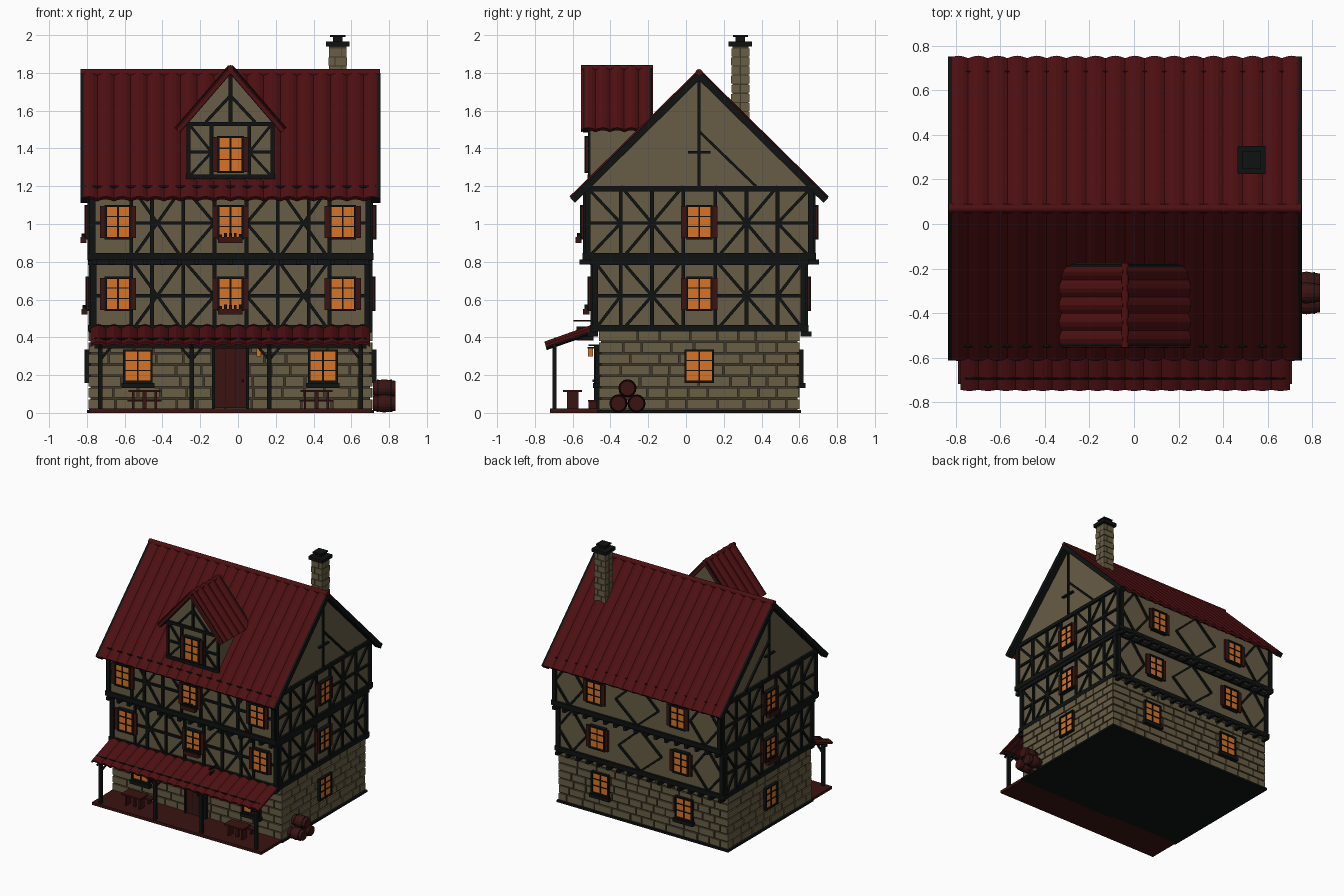
import bpy, bmesh, math, random
from mathutils import Matrix, Vector

random.seed(4)
if "Cube" in bpy.data.objects:
    bpy.data.objects.remove(bpy.data.objects["Cube"])

CX, CY = -0.04, 0.07            # centre of the house body
RIDGE, EAVE = 1.80, 1.135       # main roof heights


def material(name, rgb):
    m = bpy.data.materials.new(name)
    m.use_nodes = True
    m.diffuse_color = (*rgb, 1)
    bsdf = m.node_tree.nodes["Principled BSDF"]
    bsdf.inputs["Base Color"].default_value = (*rgb, 1)
    bsdf.inputs["Roughness"].default_value = 0.9
    return m


TILE = material("roof red", (0.075, 0.005, 0.006))
TIMBER = material("dark timber", (0.005, 0.006, 0.006))
PLASTER = material("plaster", (0.135, 0.108, 0.06))
STONE = material("stone", (0.14, 0.112, 0.06))
MORTAR = material("mortar", (0.05, 0.04, 0.023))
GLOW = material("lit glass", (0.68, 0.175, 0.02))
WOOD = material("red brown wood", (0.042, 0.007, 0.006))

parts = {}


def part(name, mat):
    return parts.setdefault(name, (bmesh.new(), mat))[0]


def box(bm, centre, size, M=Matrix(), rot=Matrix()):
    m = M @ Matrix.Translation(centre) @ rot @ Matrix.Diagonal((*size, 1))
    bmesh.ops.create_cube(bm, size=1, matrix=m)


def bar(bm, M, a, b, w=0.02, d=0.014, out=0.0):
    """Flat beam on a wall from a to b, given as (along, height)."""
    v = Vector(b) - Vector(a)
    mid = (Vector(a) + Vector(b)) / 2
    rot = Matrix.Rotation(-math.atan2(v.y, v.x), 4, 'Y')
    box(bm, (mid.x, out + d / 2, mid.y), (v.length, d, w), M, rot)


def cylinder(bm, a, b, r, r2=None, sides=12):
    a, b = Vector(a), Vector(b)
    rot = (b - a).to_track_quat('Z', 'Y').to_matrix().to_4x4()
    bmesh.ops.create_cone(bm, cap_ends=True, segments=sides, radius1=r, radius2=r2 or r,
                          depth=(b - a).length, matrix=Matrix.Translation((a + b) / 2) @ rot)


def prism(bm, profile, M, d0, d1):
    """Extrude an (along, height) outline between two depths."""
    rings = [[bm.verts.new(M @ Vector((u, d, z))) for u, z in profile] for d in (d0, d1)]
    bm.faces.new(rings[0])
    bm.faces.new(rings[1][::-1])
    for i in range(len(profile)):
        j = (i + 1) % len(profile)
        bm.faces.new((rings[0][j], rings[0][i], rings[1][i], rings[1][j]))


def tiles(name, top, bottom, half, cols, thick=0.018):
    """Roof slope of rounded tile columns from top edge to bottom edge."""
    top, bottom, half = Vector(top), Vector(bottom), Vector(half)
    n = half.cross(top - bottom).normalized()
    n = n if n.z > 0 else -n
    bm = part(name, TILE)
    steps = cols * 4
    rows = []
    for i in range(steps + 1):
        off = half * (2 * i / steps - 1) + n * 0.016 * math.sin(math.pi * (i % 4) / 4)
        rows.append([[bm.verts.new(p + off - n * t) for p in (top, bottom)] for t in (0, thick + 0.004)])
    for (a, a2), (b, b2) in zip(rows, rows[1:]):
        for q in ((a[0], a[1], b[1], b[0]), (a2[0], b2[0], b2[1], a2[1]),
                  (a[1], a2[1], b2[1], b[1]), (a[0], b[0], b2[0], a2[0])):
            bm.faces.new(q)
    for a, a2 in (rows[0], rows[-1]):
        bm.faces.new((a[0], a[1], a2[1], a2[0]))


def walls(hx, hy):
    """Wall frames: x along the wall, y outward, z up."""
    out = {}
    for side, ang, d in (("back", 0, hy), ("front", math.pi, hy),
                         ("right", -math.pi / 2, hx), ("left", math.pi / 2, hx)):
        out[side] = (Matrix.Translation((CX, CY, 0)) @ Matrix.Rotation(ang, 4, 'Z')
                     @ Matrix.Translation((0, d, 0)), hx if side in ("back", "front") else hy)
    return out


def window(M, u, z0, z1, w=0.13, shutters=True, flowers=False, sill=False):
    h, zc = z1 - z0, (z0 + z1) / 2
    box(part("window_glass", GLOW), (u, 0.01, zc), (w, 0.024, h), M)
    fr = part("window_frames", TIMBER)
    for s in (-1, 1):
        box(fr, (u + s * w / 2, 0.014, zc), (0.012, 0.036, h + 0.012), M)
        box(fr, (u, 0.014, zc + s * h / 2), (w, 0.036, 0.012), M)
        if shutters:
            box(part("shutters", WOOD), (u + s * (w / 2 + 0.018), 0.02, zc), (0.026, 0.014, h), M)
    box(fr, (u, 0.014, zc), (0.009, 0.028, h), M)
    for f in (0.36, 0.68):
        box(fr, (u, 0.014, z0 + h * f), (w, 0.028, 0.006), M)
    if sill:
        box(fr, (u, 0.02, z0 - 0.02), (w + 0.03, 0.045, 0.028), M)
    if flowers:
        box(part("flower_boxes", WOOD), (u, 0.038, z0 - 0.01), (w, 0.032, 0.03), M)
        for k in range(5):
            box(part("plants", TIMBER), (u + (k - 2) * w / 5, 0.038, z0 + 0.012),
                (0.014, 0.02, random.uniform(0.015, 0.035)), M)


# Ground storey: mortar core covered in staggered blocks
box(part("base_plate", TIMBER), (CX, CY, 0.008), (1.52, 1.08, 0.016))
box(part("ground_walls", MORTAR), (CX, CY, 0.222), (1.48, 1.04, 0.42))
ROWS, RH = 7, 0.06
for side, (M, half) in walls(0.74, 0.52).items():
    for r in range(ROWS):
        u = -half - 0.011
        while u < half:
            w = random.uniform(0.09, 0.17) if u > -half else (0.12 if r % 2 else 0.07)
            end = min(u + w, half + 0.011)
            if half - end < 0.05:
                end = half + 0.011
            box(part("stone_blocks", STONE), ((u + end) / 2, 0.0, 0.016 + (r + 0.5) * RH),
                (end - u - 0.009, random.uniform(0.016, 0.024), RH - 0.009), M)
            u = end
    spots = {"front": (-0.49, 0.49), "back": (-0.37, 0.37)}.get(side, (0,))
    for u in spots:
        window(M, u, 0.165, 0.33, 0.145, sill=side in ("front", "back"), shutters=False)

# Two jettied timber-framed storeys
tim = part("timber_frame", TIMBER)
for hx, hy, z0, z1 in ((0.735, 0.56, 0.43, 0.81), (0.74, 0.6, 0.81, 1.2)):
    box(part("upper_walls", PLASTER), (CX, CY, (z0 + z1) / 2), (hx * 2, hy * 2, z1 - z0))
    zm = (z0 + z1) / 2
    for side, (M, half) in walls(hx, hy).items():
        bar(tim, M, (-half - 0.014, z0 + 0.018), (half + 0.014, z0 + 0.018), 0.036, 0.018)
        bar(tim, M, (-half - 0.014, z1 - 0.014), (half + 0.014, z1 - 0.014), 0.028, 0.018)
        for s in (-1, 1):
            bar(tim, M, (s * (half - 0.01), z0), (s * (half - 0.01), z1), 0.03, 0.016)
        if side == "back":
            for c, r in ((0, 0.19), (-0.6, 0.13), (0.6, 0.13)):
                for s in (-1, 1):
                    for z in (z0 + 0.03, z1 - 0.02):
                        bar(tim, M, (c + s * r, zm), (c, z), 0.015)
            spots = (-0.37, 0.37)
        else:
            front = side == "front"
            posts = (0.085, 0.25, 0.415, 0.525) if front else (0.085, 0.25, 0.415)
            bar(tim, M, (-half, zm), (half, zm), 0.017)
            for s in (-1, 1):
                for p in posts:
                    bar(tim, M, (s * p, z0), (s * p, z1))
                # star braces and corner braces
                a, b = (0.25, 0.525) if front else (0.085, 0.415)
                bar(tim, M, (s * a, z0), (s * b, z1), 0.016, 0.012)
                bar(tim, M, (s * a, z1), (s * b, z0), 0.016, 0.012)
                c, d = (0.085, 0.25) if front else (0.415, half)
                bar(tim, M, (s * d, z0), (s * c, zm), 0.016, 0.012)
                bar(tim, M, (s * d, z1), (s * c, zm), 0.016, 0.012)
            spots = (-0.595, 0, 0.595) if front else (0,)
        for u in spots:
            window(M, u, z0 + 0.115, z0 + 0.285,
                   flowers=side == "left" or (side == "front" and u == 0))
        # Joist ends under the jetties
        if side in ("front", "back"):
            for k in range(17):
                box(tim, ((k - 8) * 0.09, 0.005, z0 - 0.012), (0.026, 0.06, 0.026), M)

# Gables with king post, collar and brace
for side, (M, half) in walls(0.74, 0.6).items():
    if side not in ("left", "right"):
        continue
    prism(part("gable_walls", PLASTER), [(-0.59, 1.19), (0.59, 1.19), (0, 1.78)], M, -0.74, 0)
    bar(tim, M, (0, 1.2), (0, 1.78), 0.016)
    bar(tim, M, (-0.06, 1.38), (0.06, 1.38), 0.012, 0.02)
    s = -1 if side == "right" else 1
    bar(tim, M, (0, 1.49), (s * 0.3, 1.2), 0.014)
    for s in (-1, 1):
        bar(part("barge_boards", TIMBER), M, (0, RIDGE - 0.014), (s * 0.67, EAVE - 0.01), 0.036, 0.05, 0.005)

# Main roof, ridge and snow rail
for s in (-1, 1):
    tiles("main_roof", (CX, CY, RIDGE), (CX, CY + s * 0.675, EAVE), (0.793, 0, 0), 18)
cylinder(part("ridge_tiles", TILE), (CX - 0.793, CY, RIDGE), (CX + 0.793, CY, RIDGE), 0.02)
cylinder(part("snow_rails", TIMBER), (CX - 0.77, -0.55, 1.197), (CX + 0.77, -0.55, 1.197), 0.008, sides=6)

# Dormer
DM = Matrix.Translation((CX, -0.505, 0)) @ Matrix.Rotation(math.pi, 4, 'Z')
prism(part("dormer_walls", PLASTER), [(-0.225, 1.2), (0.225, 1.2), (0.225, 1.55), (0, 1.81), (-0.225, 1.55)],
      DM, -0.31, 0)
for z in (1.25, 1.53):
    bar(tim, DM, (-0.235, z), (0.235, z), 0.022, 0.016)
bar(tim, DM, (0, 1.53), (0, 1.8))
for s in (-1, 1):
    for u in (0.1, 0.222):
        bar(tim, DM, (s * u, 1.24), (s * u, 1.53))
    bar(tim, DM, (s * 0.1, 1.38), (s * 0.22, 1.38), 0.016)
    bar(tim, DM, (s * 0.1, 1.38), (s * 0.22, 1.25), 0.014)
    bar(tim, DM, (s * 0.1, 1.38), (s * 0.22, 1.53), 0.014)
    bar(tim, DM, (0, 1.68), (s * 0.13, 1.54), 0.016)
    for out in (0.01, -0.325):
        bar(part("dormer_barge_boards", TIMBER), DM, (0, 1.82), (s * 0.28, 1.495), 0.035, 0.03, out)
    tiles("dormer_roof", (CX, -0.365, 1.83), (CX + s * 0.285, -0.365, 1.50), (0, 0.19, 0), 5)
cylinder(part("dormer_ridge", TILE), (CX, -0.555, 1.825), (CX, -0.175, 1.825), 0.016)
window(DM, 0, 1.275, 1.46, 0.13)

# Chimney of alternating brick courses with a cap
for k in range(12):
    z, g = 1.38 + k * 0.048, 0.003 * (k % 2)
    for s in (-1, 1):
        t = 0.018 if k % 2 else -0.014
        for x0, x1 in ((-0.052 + g, t), (t, 0.052 - g)):
            box(part("chimney", STONE), (0.528 + (x0 + x1) / 2, 0.288 + s * 0.0255, z),
                (x1 - x0 - 0.004, 0.046 - g, 0.042))
box(part("chimney_core", MORTAR), (0.528, 0.288, 1.65), (0.092, 0.084, 0.58))
cap = part("chimney_cap", TIMBER)
for z, w, h in ((1.953, 0.125, 0.026), (1.98, 0.05, 0.03), (1.995, 0.08, 0.01)):
    box(cap, (0.528, 0.288, z), (w, w, h))

# Porch deck, posts, braces and roof
box(part("porch_deck", WOOD), (CX, -0.585, 0.011), (1.5, 0.27, 0.022))
porch = part("porch_frame", TIMBER)
PM = Matrix.Translation((CX, -0.685, 0)) @ Matrix.Rotation(math.pi, 4, 'Z')
bar(porch, PM, (-0.72, 0.352), (0.72, 0.352), 0.024, 0.022)
for u in (-0.69, -0.205, 0.205, 0.69):
    bar(porch, PM, (u, 0.02), (u, 0.355), 0.024, 0.022)
    for s in (-1, 1):
        if abs(u + s * 0.05) < 0.7:
            bar(porch, PM, (u, 0.28), (u + s * 0.055, 0.345), 0.014, 0.014)
    cylinder(porch, (CX + u, -0.74, 0.342), (CX + u, -0.47, 0.435), 0.01, sides=4)
tiles("porch_roof", (CX, -0.465, 0.462), (CX, -0.745, 0.362), (0.74, 0, 0), 18, 0.01)
cylinder(part("snow_rails", TIMBER), (CX - 0.72, -0.695, 0.392), (CX + 0.72, -0.695, 0.392), 0.006, sides=6)

# Door with frame, lantern and hanging sign
FM = walls(0.75, 0.53)["front"][0]
box(part("door", WOOD), (0, 0.005, 0.185), (0.165, 0.03, 0.32), FM)
for s in (-1, 1):
    bar(porch, FM, (s * 0.09, 0.02), (s * 0.09, 0.35), 0.016, 0.028)
    bar(porch, FM, (s * 0.028, 0.04), (s * 0.028, 0.34), 0.004, 0.022)
bar(porch, FM, (-0.1, 0.35), (0.1, 0.35), 0.02, 0.028)
box(porch, (-0.065, 0.026, 0.17), (0.012, 0.02, 0.012), FM)
box(part("lantern", GLOW), (0.11, -0.505, 0.32), (0.026, 0.026, 0.042))
box(porch, (0.11, -0.505, 0.345), (0.034, 0.034, 0.01))
box(porch, (0.11, -0.485, 0.358), (0.008, 0.06, 0.008))
box(part("hanging_sign", TIMBER), (0.16, -0.535, 0.42), (0.014, 0.09, 0.075))
box(part("hanging_sign", TIMBER), (0.16, -0.535, 0.488), (0.01, 0.12, 0.01))

# Tables and benches on the porch
for s in (-1, 1):
    x = CX + s * 0.455
    seat = part("tables_and_benches", WOOD)
    box(seat, (x, -0.6, 0.116), (0.17, 0.1, 0.012))
    box(seat, (x, -0.6, 0.066), (0.02, 0.02, 0.1))
    box(seat, (x, -0.495, 0.064), (0.18, 0.05, 0.01))
    for k in (-1, 1):
        box(seat, (x + k * 0.06, -0.495, 0.04), (0.012, 0.04, 0.044))
        box(seat, (x + k * 0.06, -0.6, 0.066), (0.012, 0.06, 0.1))

# Stacked barrels
for y, z in ((-0.358, 0.05), (-0.262, 0.05), (-0.31, 0.13)):
    for a, b, r1, r2 in ((0.715, 0.775, 0.039, 0.048), (0.775, 0.835, 0.048, 0.039)):
        cylinder(part("barrels", WOOD), (a, y, z), (b, y, z), r1, r2, 16)
    for x in (0.74, 0.81):
        cylinder(part("barrel_hoops", TIMBER), (x - 0.004, y, z), (x + 0.004, y, z), 0.0455, sides=16)

# Turn every collected part into an object
for name, (bm, mat) in parts.items():
    bmesh.ops.recalc_face_normals(bm, faces=bm.faces)
    mesh = bpy.data.meshes.new(name)
    bm.to_mesh(mesh)
    bm.free()
    mesh.materials.append(mat)
    bpy.context.collection.objects.link(bpy.data.objects.new(name, mesh))
